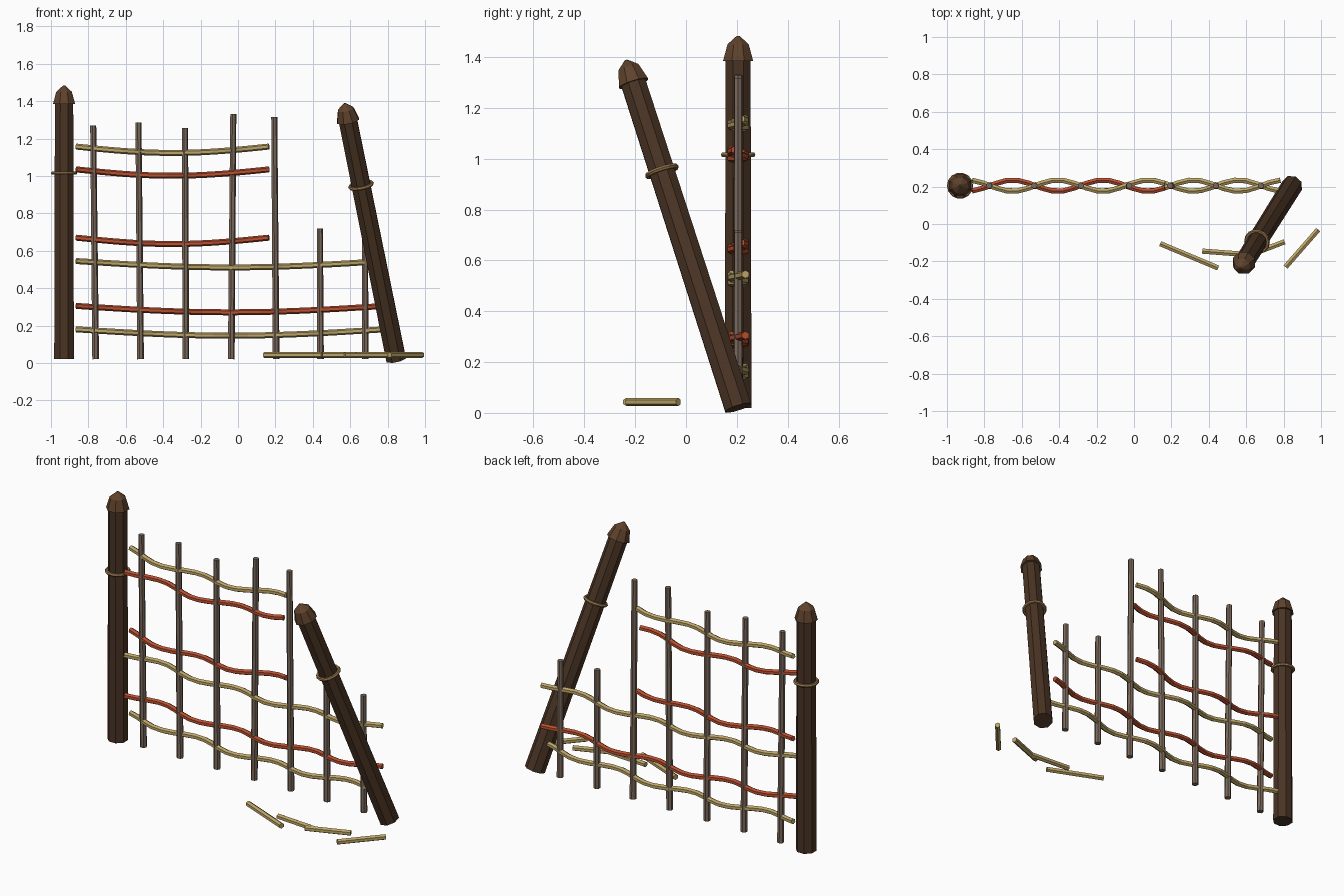
import bpy, bmesh, math
from mathutils import Vector, Matrix

cube = bpy.data.objects.get("Cube")
if cube:
    bpy.data.objects.remove(cube, do_unlink=True)


def material(name, rgb):
    """Flat material from display colour values."""
    col = [(c / 255 / 12.92) if c < 11 else ((c / 255 + 0.055) / 1.055) ** 2.4 for c in rgb] + [1]
    m = bpy.data.materials.new(name)
    m.use_nodes = True
    m.diffuse_color = col
    bsdf = m.node_tree.nodes["Principled BSDF"]
    bsdf.inputs["Base Color"].default_value = col
    bsdf.inputs["Roughness"].default_value = 0.9
    return m


DARK = material("dark_bark", (74, 52, 36))
CAP = material("cap_brown", (95, 66, 44))
GREY = material("weathered_wood", (124, 106, 92))
STRAW = material("straw_cane", (190, 166, 104))
RUST = material("rust_cane", (186, 80, 48))
ROPE = material("rope", (146, 116, 74))


def tube(name, path, radii, sides, mat, matrix=Matrix()):
    """Closed faceted tube along a path, with one radius per point."""
    bm = bmesh.new()
    pts = [Vector(p) for p in path]
    rings = []
    for i, p in enumerate(pts):
        t = (pts[min(i + 1, len(pts) - 1)] - pts[max(i - 1, 0)]).normalized()
        ref = Vector((0, 1, 0)) if abs(t.z) > 0.9 else Vector((0, 0, 1))
        u = t.cross(ref).normalized()
        v = t.cross(u)
        angles = [math.tau * (k + 0.5) / sides for k in range(sides)]
        rings.append([bm.verts.new(p + radii[i] * (u * math.cos(a) + v * math.sin(a))) for a in angles])
    for a, b in zip(rings, rings[1:]):
        for k in range(sides):
            n = (k + 1) % sides
            bm.faces.new((a[k], a[n], b[n], b[k]))
    bm.faces.new(rings[0])
    bm.faces.new(rings[-1])
    bmesh.ops.recalc_face_normals(bm, faces=bm.faces)
    me = bpy.data.meshes.new(name)
    bm.to_mesh(me)
    bm.free()
    me.materials.append(mat)
    ob = bpy.data.objects.new(name, me)
    ob.matrix_world = matrix
    bpy.context.collection.objects.link(ob)
    return ob


def post(side, base, top):
    """Post with a domed cap and a rope ring, standing from base towards top."""
    base, axis = Vector(base), Vector(top) - Vector(base)
    rot = Vector((0, 0, 1)).rotation_difference(axis.normalized()).to_matrix().to_4x4()
    m = Matrix.Translation(base) @ rot
    tube(side + "_post", [(0, 0, 0), (0, 0, 1.38)], [0.057, 0.053], 8, DARK, m)
    tube(side + "_post_cap", [(0, 0, z) for z in (1.365, 1.43, 1.463)], [0.064, 0.045, 0.006], 8, CAP, m)
    bpy.ops.mesh.primitive_torus_add(major_segments=14, minor_segments=6,
                                     major_radius=0.06, minor_radius=0.01)
    ring = bpy.context.object
    ring.name = side + "_rope_ring"
    ring.data.materials.append(ROPE)
    ring.matrix_world = m @ Matrix.Translation((0, 0, 0.995))


ROW_Y = 0.205
post("right", (-0.93, ROW_Y, 0.02), (-0.93, ROW_Y, 1.48))
post("left", (0.845, ROW_Y, 0.02), (0.57, -0.235, 1.385))

# Upright stakes: foot x, head x, head height
stakes = [(-0.762, -0.775, 1.27), (-0.522, -0.533, 1.285), (-0.28, -0.284, 1.255),
          (-0.037, -0.026, 1.33), (0.203, 0.193, 1.315), (0.44, 0.437, 0.72), (0.68, 0.677, 0.71)]
for i, (x0, x1, top) in enumerate(stakes):
    tube(f"stake_{i + 1}", [(x0, ROW_Y, 0.02), (x1, ROW_Y, top)], [0.019, 0.017], 7, GREY)

# Woven canes: height at the ends, right-hand end, weave direction, colour
PITCH = 0.2417
canes = [(0.18, 0.782, -1, STRAW), (0.305, 0.782, 1, RUST), (0.545, 0.782, 1, STRAW),
         (0.67, 0.165, -1, RUST), (1.035, 0.165, 1, RUST), (1.157, 0.165, -1, STRAW)]
for i, (z, end, way, mat) in enumerate(canes):
    start = -0.865
    count = round((end - start) / PITCH * 4)
    path = []
    for k in range(count + 1):
        f = k / count
        x = start + (end - start) * f
        y = ROW_Y + way * 0.03 * math.sin(math.pi * (x + 0.77) / PITCH)
        path.append((x, y, z - 0.034 * math.sin(math.pi * f)))
    tube(f"woven_cane_{i + 1}", path, [0.016] * len(path), 6, mat)

# Broken canes lying in front
broken = [((0.14, -0.105), (0.45, -0.235)), ((0.365, -0.145), (0.63, -0.165)),
          ((0.57, -0.185), (0.805, -0.095)), ((0.81, -0.23), (0.985, -0.03))]
for i, (a, b) in enumerate(broken):
    tube(f"fallen_cane_{i + 1}", [(*a, 0.043), (*b, 0.043)], [0.016, 0.016], 6, STRAW)
